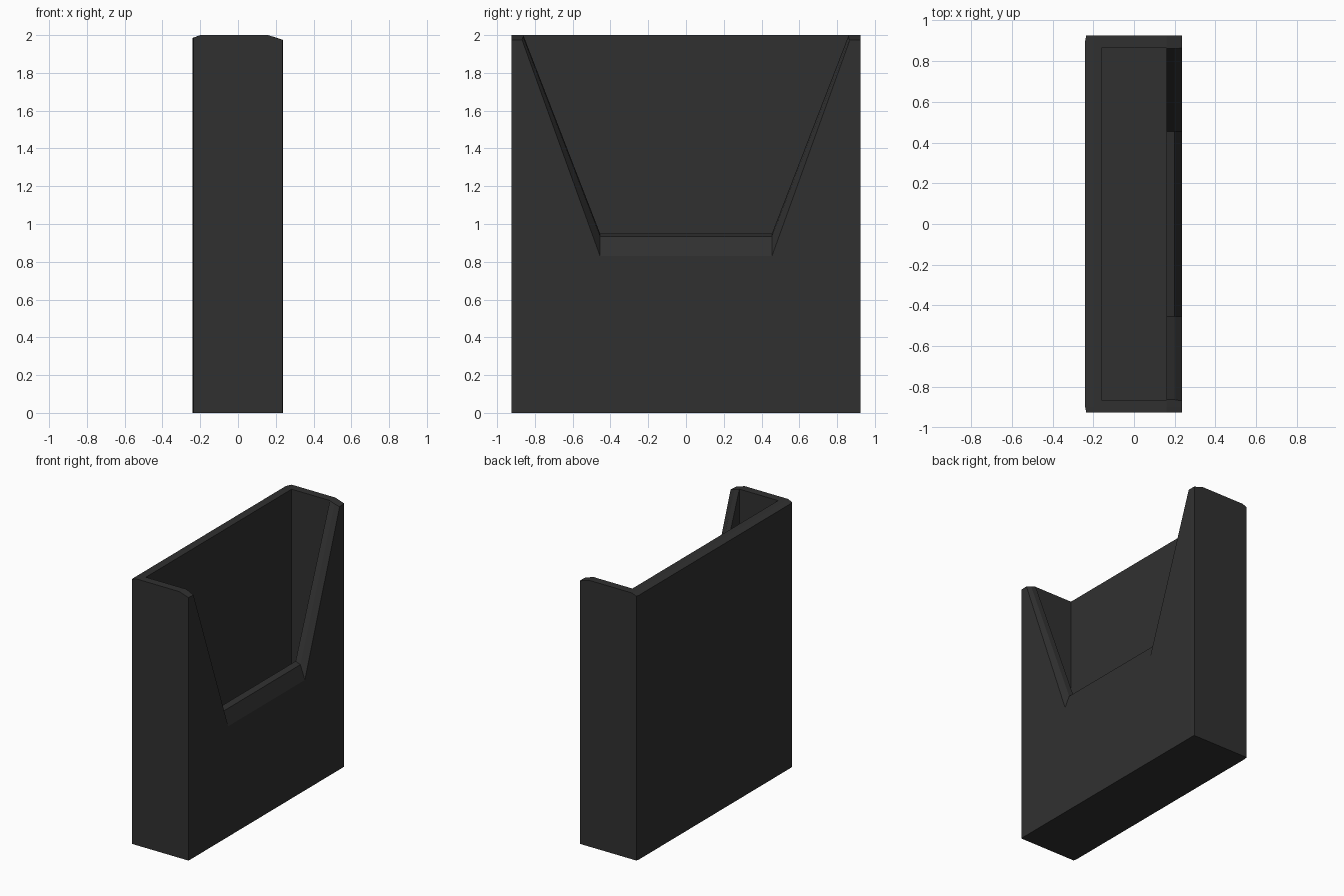
import bpy, bmesh

if "Cube" in bpy.data.objects:
    bpy.data.objects.remove(bpy.data.objects["Cube"])


def loft(name, rings):
    """Closed solid through a list of rings with equal point counts."""
    bm = bmesh.new()
    rows = [[bm.verts.new(p) for p in ring] for ring in rings]
    n = len(rows[0])
    for a, b in zip(rows, rows[1:]):
        for i in range(n):
            j = (i + 1) % n
            bm.faces.new((a[i], a[j], b[j], b[i]))
    bm.faces.new(rows[0])
    bm.faces.new(rows[-1])
    bmesh.ops.recalc_face_normals(bm, faces=bm.faces)
    mesh = bpy.data.meshes.new(name)
    bm.to_mesh(mesh)
    bm.free()
    obj = bpy.data.objects.new(name, mesh)
    bpy.context.collection.objects.link(obj)
    return obj


def subtract(target, cutter):
    cutter.hide_render = True
    mod = target.modifiers.new(cutter.name, 'BOOLEAN')
    mod.operation = 'DIFFERENCE'
    mod.solver = 'EXACT'
    mod.object = cutter
    bpy.context.view_layer.objects.active = target
    bpy.ops.object.modifier_apply(modifier=mod.name)
    bpy.data.objects.remove(cutter)


# Outer holder body: side profile lofted along y, with slim chamfered ends
profile = [(-0.24, 0), (0.237, 0), (0.237, 1.975), (0.16, 2), (-0.2, 2), (-0.24, 1.985)]
sections = [(-0.925, 0.235), (-0.9, 0.24), (0.9, 0.24), (0.925, 0.235)]
holder = loft("holder_body",
              [[(max(-lim, min(lim, x)), y, z) for x, z in profile] for y, lim in sections])

# Pocket open at the top
pocket = loft("pocket_cutter",
              [[(x, y, z) for x, y in ((-0.16, -0.865), (0.16, -0.865), (0.16, 0.865), (-0.16, 0.865))]
               for z in (0.08, 2.2)])
subtract(holder, pocket)

# Tapered window in the front wall, with a sloping lip
rings = []
for x, low, half_top in ((0.1, 0.95, 0.9), (0.16, 0.95, 0.9), (0.2, 0.935, 0.905),
                         (0.237, 0.83, 0.913), (0.3, 0.83, 0.913)):
    rings.append([(x, -half_top, 2.1), (x, -0.455, low), (x, 0.455, low), (x, half_top, 2.1)])
subtract(holder, loft("window_cutter", rings))

# Dark plastic
mat = bpy.data.materials.new("dark_plastic")
mat.diffuse_color = (0.03, 0.03, 0.03, 1)
mat.use_nodes = True
mat.node_tree.nodes["Principled BSDF"].inputs["Base Color"].default_value = mat.diffuse_color
holder.data.materials.clear()
holder.data.materials.append(mat)
